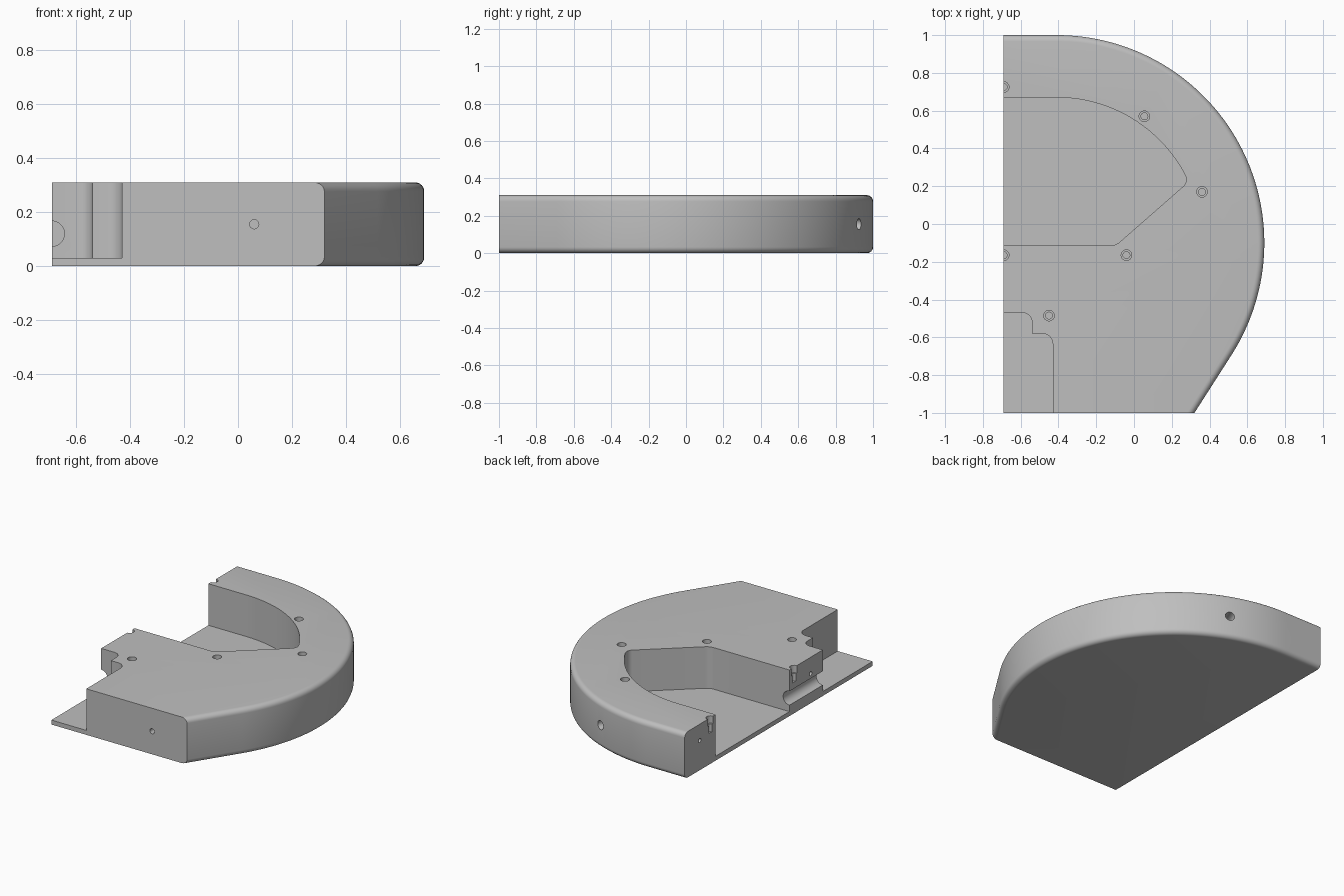
import bpy
import bmesh
from math import cos, sin, radians, tan
from mathutils import Vector, Matrix

if "Cube" in bpy.data.objects:
    bpy.data.objects.remove(bpy.data.objects["Cube"])

LEFT, FRONT, BACK, TOP, FLOOR = -0.69, -1.0, 1.0, 0.31, 0.03
CENTRE = Vector((-0.41, -0.10))
OUTER_R, INNER_R = 1.10, 0.77

grey = bpy.data.materials.new("plain_grey")
grey.use_nodes = True
grey.diffuse_color = (0.52, 0.52, 0.52, 1)
grey.node_tree.nodes["Principled BSDF"].inputs["Base Color"].default_value = (0.52, 0.52, 0.52, 1)


def arc(radius, start, end, steps):
    angles = [radians(start + (end - start) * i / steps) for i in range(steps + 1)]
    return [CENTRE + radius * Vector((cos(a), sin(a))) for a in angles]


def fillet(before, corner, after, radius, steps=8):
    """Points of a round of the given radius at a corner."""
    a = (Vector(before) - Vector(corner)).normalized()
    b = (Vector(after) - Vector(corner)).normalized()
    half = a.angle(b) / 2
    p = Vector(corner) + a * radius / tan(half)
    q = Vector(corner) + b * radius / tan(half)
    mid = Vector(corner) + (a + b).normalized() * radius / sin(half)
    return [mid + radius * (p - mid).lerp(q - mid, i / steps).normalized()
            for i in range(steps + 1)]


def make_object(name, bm):
    bmesh.ops.recalc_face_normals(bm, faces=bm.faces[:])
    mesh = bpy.data.meshes.new(name)
    bm.to_mesh(mesh)
    bm.free()
    mesh.materials.append(grey)
    obj = bpy.data.objects.new(name, mesh)
    bpy.context.collection.objects.link(obj)
    return obj


def prism(points, bottom, top):
    bm = bmesh.new()
    face = bm.faces.new([bm.verts.new((p[0], p[1], bottom)) for p in points])
    new = bmesh.ops.extrude_face_region(bm, geom=[face])["geom"]
    bmesh.ops.translate(bm, vec=(0, 0, top - bottom),
                        verts=[v for v in new if isinstance(v, bmesh.types.BMVert)])
    return bm


def rod(start, end, radius, sides=24):
    start, end = Vector(start), Vector(end)
    axis = end - start
    turn = axis.to_track_quat("Z", "Y").to_matrix().to_4x4()
    bm = bmesh.new()
    bmesh.ops.create_cone(bm, cap_ends=True, segments=sides, radius1=radius, radius2=radius,
                          depth=axis.length,
                          matrix=Matrix.Translation((start + end) / 2) @ turn)
    return bm


# Body: half-round slab with rounded outer rims
outline = [(LEFT, FRONT), (LEFT, BACK)] + arc(OUTER_R, 90, -32.6, 64) + [(0.32, FRONT)]
bm = prism(outline, 0, TOP)


def on_rim(edge):
    a, b = (v.co for v in edge.verts)
    on_left = max(a.x, b.x) < LEFT + 0.001
    on_front = max(a.y, b.y) < FRONT + 0.001
    return abs(a.z - b.z) < 0.001 and not on_left and not on_front


bmesh.ops.bevel(bm, geom=[e for e in bm.edges if on_rim(e)], offset=0.033,
                segments=6, profile=0.5, affect="EDGES")
body = make_object("housing_body", bm)

cutters = []

# Large pocket with a curved back wall
tip, elbow = (0.289, 0.224), (-0.098, -0.115)
back_wall = arc(INNER_R, 90, 29, 32)
pocket = ([(-0.8, -0.115), (-0.8, CENTRE.y + INNER_R)] + back_wall
          + fillet(back_wall[-1], tip, elbow, 0.05)
          + fillet(tip, elbow, (-0.8, -0.115), 0.08))
cutters.append(prism(pocket, FLOOR, 0.5))

# Stepped pocket open to the front
step = ([(-0.8, -1.1), (-0.8, -0.47)]
        + fillet((-0.8, -0.47), (-0.54, -0.47), (-0.54, -0.58), 0.05)
        + [(-0.54, -0.58)]
        + fillet((-0.54, -0.58), (-0.43, -0.58), (-0.43, -1.1), 0.055)
        + [(-0.43, -1.1)])
cutters.append(prism(step, FLOOR, 0.5))

# Half-round channel joining the two pockets
cutters.append(rod((LEFT, -0.55, 0.12), (LEFT, 0, 0.12), 0.047, 32))

# Counterbored screw holes
for x, y in [(LEFT, 0.725), (0.055, 0.57), (0.36, 0.17),
             (-0.04, -0.165), (LEFT, -0.165), (-0.45, -0.485)]:
    cutters.append(rod((x, y, 0.26), (x, y, 0.4), 0.028))
    cutters.append(rod((x, y, 0.21), (x, y, 0.4), 0.018))

# Pin holes in the flat side and the front
for y in (0.84, -0.34):
    cutters.append(rod((-0.75, y, 0.2), (LEFT + 0.08, y, 0.2), 0.014))
cutters.append(rod((0.06, -1.1, 0.155), (0.06, -0.9, 0.155), 0.017))

# Radial hole in the curved wall
out = Vector((cos(radians(68.7)), sin(radians(68.7))))
cutters.append(rod((*(CENTRE + out * 0.98), 0.155), (*(CENTRE + out * 1.2), 0.155), 0.03))

# Cut everything, then remove the cutters
bpy.context.view_layer.objects.active = body
for cutter_mesh in cutters:
    cutter = make_object("cutter", cutter_mesh)
    cutter.hide_render = True
    mod = body.modifiers.new("cut", "BOOLEAN")
    mod.operation = "DIFFERENCE"
    mod.solver = "EXACT"
    mod.object = cutter
    bpy.ops.object.modifier_apply(modifier=mod.name)
    bpy.data.objects.remove(cutter)

bpy.ops.object.select_all(action="DESELECT")
body.select_set(True)
bpy.ops.object.shade_smooth_by_angle(angle=radians(30))
